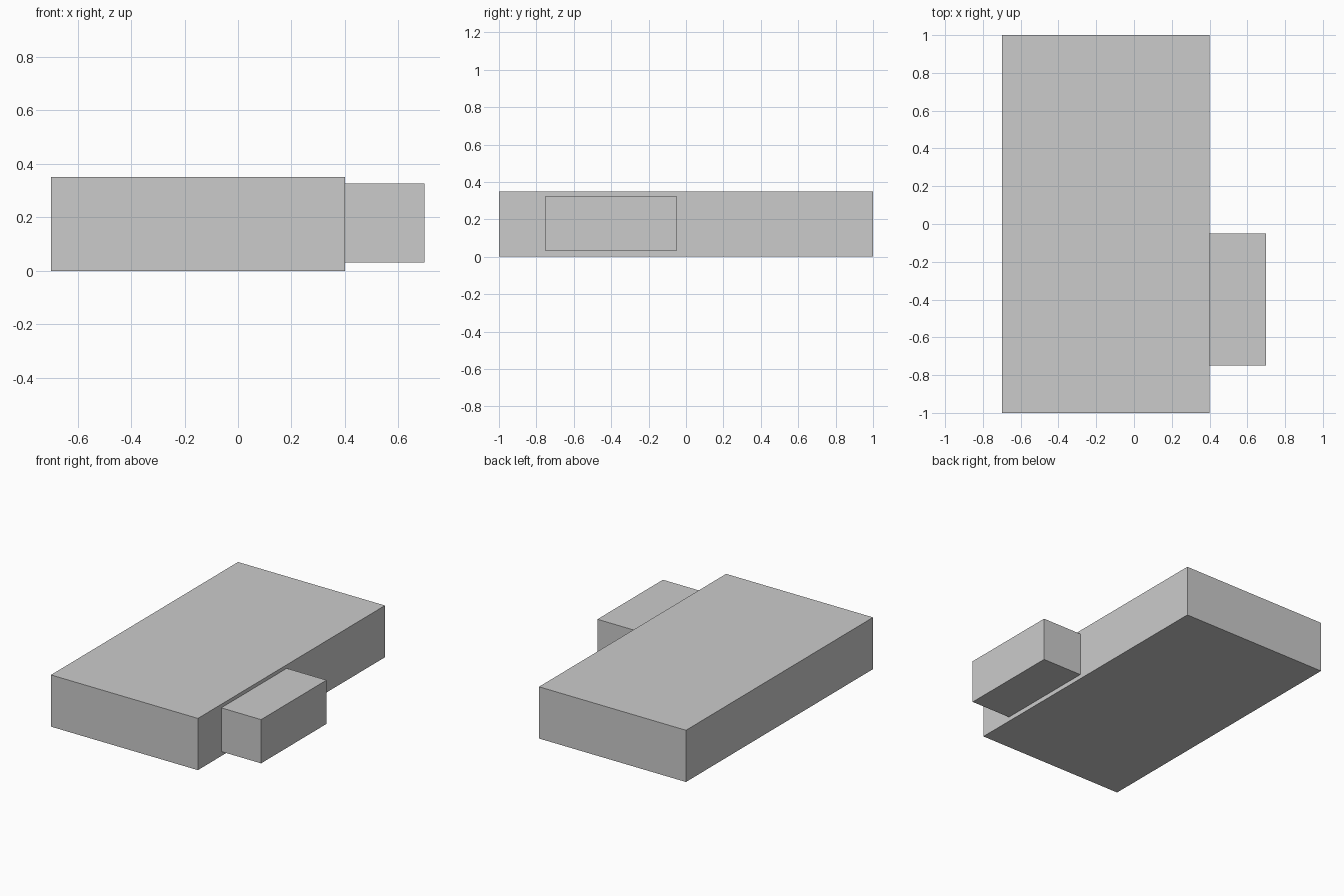
import bpy
from mathutils import Vector

if "Cube" in bpy.data.objects:
    bpy.data.objects.remove(bpy.data.objects["Cube"])


def box(name, low, high):
    low, high = Vector(low), Vector(high)
    bpy.ops.mesh.primitive_cube_add(size=1, location=(low + high) / 2)
    obj = bpy.context.object
    obj.name = name
    obj.scale = high - low
    bpy.ops.object.transform_apply(location=False, rotation=False, scale=True)
    return obj


# Large flat slab
box("main_slab", (-0.7, -1, 0), (0.4, 1, 0.35))

# Smaller block against the slab's right side
box("side_block", (0.4, -0.75, 0.03), (0.698, -0.05, 0.326))
